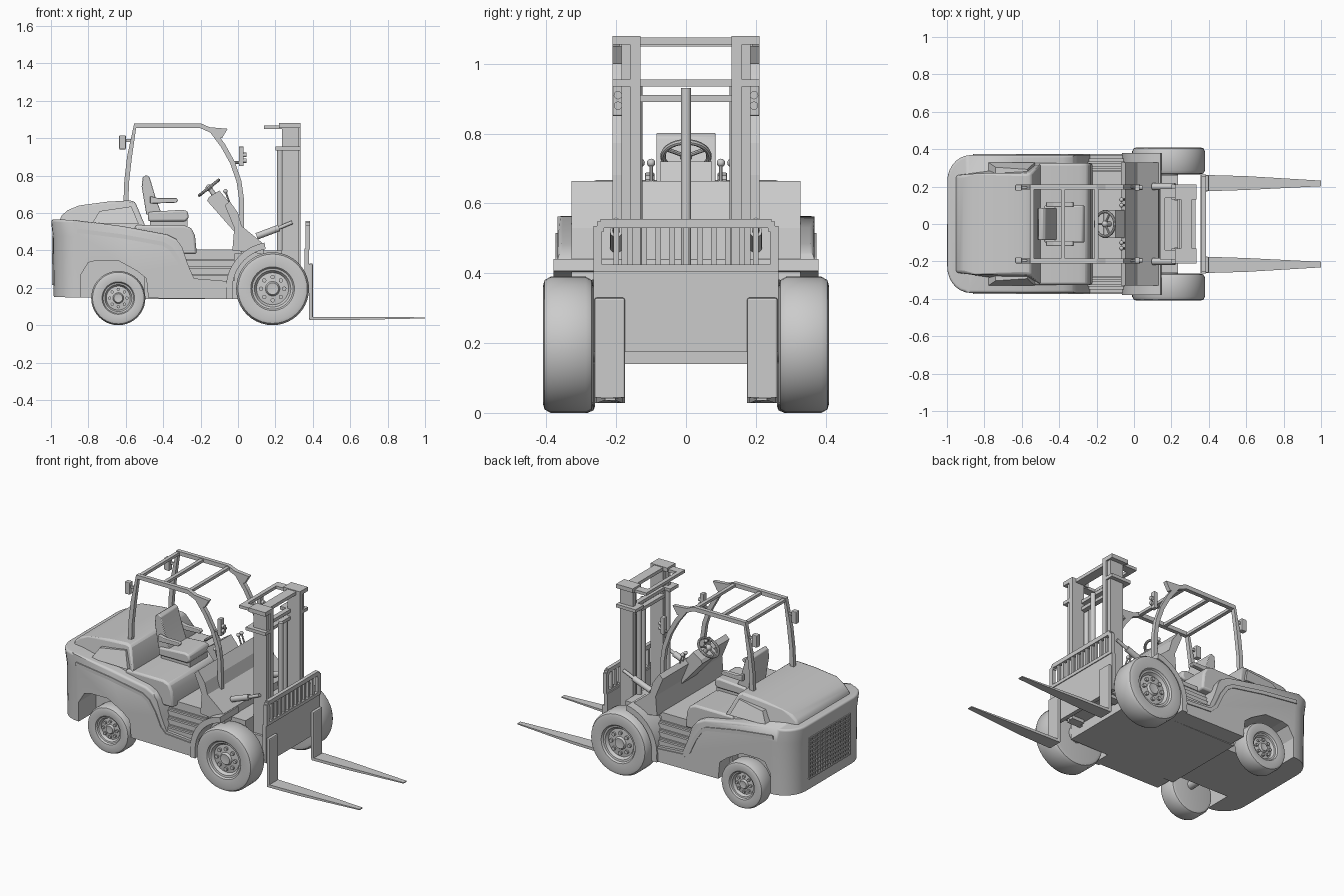
import bpy, bmesh, math
from mathutils import Vector, Matrix

if "Cube" in bpy.data.objects:
    bpy.data.objects.remove(bpy.data.objects["Cube"])

grey = bpy.data.materials.new("grey")
grey.diffuse_color = (0.6, 0.6, 0.6, 1)
grey.use_nodes = True
grey.node_tree.nodes["Principled BSDF"].inputs["Base Color"].default_value = grey.diffuse_color


def finish(name, bm, smooth=False):
    bmesh.ops.recalc_face_normals(bm, faces=bm.faces)
    me = bpy.data.meshes.new(name)
    bm.to_mesh(me)
    bm.free()
    me.materials.append(grey)
    ob = bpy.data.objects.new(name, me)
    bpy.context.collection.objects.link(ob)
    if smooth:
        bpy.ops.object.select_all(action='DESELECT')
        ob.select_set(True)
        bpy.context.view_layer.objects.active = ob
        bpy.ops.object.shade_smooth_by_angle(angle=math.radians(35))
    return ob


def prism(name, pts, y0, y1, taper=None, smooth=False, bevel=0, edit=None):
    """Side profile (x, z) pushed from y0 to y1; taper(x, z) scales y."""
    bm = bmesh.new()
    f = bm.faces.new([bm.verts.new((x, y0, z)) for x, z in pts])
    r = bmesh.ops.extrude_face_region(bm, geom=[f])
    for v in r['geom']:
        if isinstance(v, bmesh.types.BMVert):
            v.co.y = y1
    if taper:
        for v in bm.verts:
            v.co.y *= taper(v.co.x, v.co.z)
    if edit:
        bmesh.ops.recalc_face_normals(bm, faces=bm.faces)
        edit(bm)
    ob = finish(name, bm, smooth)
    if bevel:
        m = ob.modifiers.new("bevel", 'BEVEL')
        m.width, m.segments, m.limit_method = bevel, 2, 'ANGLE'
    return ob


def box(name, x0, x1, y0, y1, z0, z1, bevel=0):
    return prism(name, [(x0, z0), (x1, z0), (x1, z1), (x0, z1)], y0, y1, bevel=bevel)


def rod(name, a, b, r, n=12):
    a, b = Vector(a), Vector(b)
    d = b - a
    bm = bmesh.new()
    bmesh.ops.create_cone(bm, cap_ends=True, segments=n, radius1=r, radius2=r, depth=d.length)
    bm.transform(Matrix.Translation((a + b) / 2) @ d.to_track_quat('Z', 'Y').to_matrix().to_4x4())
    return finish(name, bm, True)


def ball(name, c, r):
    bm = bmesh.new()
    bmesh.ops.create_uvsphere(bm, u_segments=12, v_segments=8, radius=r)
    bm.transform(Matrix.Translation(c))
    return finish(name, bm, True)


def strip(pts, t):
    """Closed outline of a band of width t along an open path."""
    left, right = [], []
    for i, p in enumerate(pts):
        p = Vector(p)
        d = (Vector(pts[min(i + 1, len(pts) - 1)]) - Vector(pts[max(i - 1, 0)])).normalized()
        n = Vector((-d.y, d.x)) * t / 2
        left.append(tuple(p + n))
        right.append(tuple(p - n))
    return left + right[::-1]


def arc(cx, cz, r, a0, a1, n):
    return [(cx + r * math.cos(math.radians(a0 + (a1 - a0) * i / n)),
             cz + r * math.sin(math.radians(a0 + (a1 - a0) * i / n))) for i in range(n + 1)]


def wheel(name, cx, R, yo, width, s):
    prof = [(0, -.022), (.16, -.018), (.2, -.03), (.44, -.035), (.5, -.018), (.56, -.016), (.6, -.006),
            (.86, 0), (.95, -.005), (1, -.022), (1, .022 - width), (.95, .005 - width), (.86, -width), (0, .02 - width)]
    bm = bmesh.new()
    vs = [bm.verts.new((r * R, yo + y, 0)) for r, y in prof]
    es = [bm.edges.new(p) for p in zip(vs, vs[1:])]
    bmesh.ops.spin(bm, geom=vs + es, axis=(0, 1, 0), cent=(0, 0, 0), angle=math.tau, steps=40)
    bmesh.ops.remove_doubles(bm, verts=bm.verts, dist=1e-5)
    # lug nuts around the hub
    for i in range(8):
        a = i * math.tau / 8
        bmesh.ops.create_cone(bm, cap_ends=True, segments=8, radius1=.06 * R, radius2=.06 * R, depth=.03,
                              matrix=Matrix.Translation((.32 * R * math.cos(a), yo - .035, .32 * R * math.sin(a)))
                              @ Matrix.Rotation(math.pi / 2, 4, 'X'))
    bm.transform(Matrix.Translation((cx, 0, R)) @ Matrix.Diagonal((1, s, 1, 1)))
    finish(name, bm, True)


def round_body(bm):
    """Round the rear corners, then the shoulder along the top."""
    rear = [e for e in bm.edges if all(v.co.x < -.96 for v in e.verts)
            and abs(e.verts[0].co.y - e.verts[1].co.y) < .01]
    bmesh.ops.bevel(bm, geom=rear, offset=.14, segments=7, profile=.5, affect='EDGES')
    bm.normal_update()
    top = [e for e in bm.edges if len(e.link_faces) == 2 and min(v.co.z for v in e.verts) > .44
           and max(f.normal.z for f in e.link_faces) > .8 and min(f.normal.z for f in e.link_faces) < .3]
    bmesh.ops.bevel(bm, geom=top, offset=.042, segments=4, profile=.5, affect='EDGES', clamp_overlap=True)


# counterweight body
pts = [(-.985, .15), (-.99, .47), (-1, .565), (-.88, .563), (-.62, .53), (-.38, .485), (-.33, .46),
       (-.3, .42), (-.27, .33), (-.235, .25), (-.05, .235), (-.05, .14)]
body = prism("body", pts, -.368, .368, smooth=True, edit=round_body)
# rear wheel arches
for s in (1, -1):
    cut = prism("arch_cutter", [(-.84, .1), (-.84, .27), (-.8, .335), (-.76, .345), (-.64, .345), (-.54, .29),
                                (-.49, .25), (-.475, .1)], s * .2, s * .5)
    cut.hide_render = True
    cut.hide_set(True)
    m = body.modifiers.new("arch", 'BOOLEAN')
    m.object, m.operation, m.solver = cut, 'DIFFERENCE', 'EXACT'

# side trim following the shoulder and the step
for s in (1, -1):
    prism("side_trim", strip([(-.86, .505), (-.62, .475), (-.4, .435), (-.36, .41), (-.32, .35), (-.28, .262),
                              (-.24, .225), (-.06, .212)], .022), s * .355, s * .374)
    # steps up to the cab
    for i in range(4):
        z = .235 + .04 * i
        box("step", -.31, -.02, s * .2, s * (.35 - .025 * i), z, z + .03)
        box("step_riser", -.31, -.02, s * .2, s * (.335 - .025 * i), z + .03, z + .04)

# hood and its side panels
prism("hood", [(-.96, .54), (-.945, .585), (-.91, .615), (-.85, .64), (-.7, .66), (-.58, .667), (-.55, .66),
               (-.5, .54), (-.5, .46)], -.325, .325, smooth=True, bevel=.012,
      taper=lambda x, z: (1 - max(0, z - .55) * 1.5) * (1 - max(0, -.84 - x) * 1.6))
for s in (1, -1):
    prism("hood_panel", [(-.78, .545), (-.74, .61), (-.57, .635), (-.53, .54)], s * .27, s * .33,
          taper=lambda x, z: 1 - max(0, z - .55) * 1.35)
prism("engine_cover", [(-.55, .38), (-.55, .535), (-.29, .535), (-.25, .52), (-.23, .48), (-.22, .38)],
      -.325, .325, smooth=True, bevel=.012)

# rear grille
for i in range(17):
    y = -.2 + .025 * i
    box("grille_bar", -.995, -.98, y - .004, y + .004, .22, .47)
for i in range(11):
    z = .22 + .025 * i
    box("grille_slat", -.995, -.98, -.205, .205, z - .004, z + .004)

# chassis, floor and axles
box("chassis", -.5, .235, -.262, .262, .14, .4)
box("floor", -.3, .02, -.28, .28, .38, .405)
rod("front_axle", (.185, -.3, .195), (.185, .3, .195), .05)
rod("rear_axle", (-.64, -.3, .18), (-.64, .3, .18), .025)

# front fenders
for s in (1, -1):
    outer = arc(.185, .195, .25, 100, 185, 12)
    inner = arc(.185, .195, .215, 185, 100, 12)
    prism("front_fender", outer + [(-.065, .14), (-.03, .14)] + inner, s * .2, s * .38, smooth=True)

# front cowl, steering column and instrument housing
prism("cowl", [(-.03, .4), (-.02, .52), (-.07, .64), (-.045, .664), (0, .6), (.02, .53), (.13, .44), (.14, .38)],
      -.328, .328)
prism("column", [(-.02, .5), (-.165, .665), (-.155, .685), (-.1, .72), (0, .6)], -.075, .075)
c, n = Vector((-.155, 0, .735)), Vector((-.62, 0, .78)).normalized()
rod("steering_shaft", c - n * .01, (-.1, 0, .66), .013)
bpy.ops.mesh.primitive_torus_add(major_radius=.066, minor_radius=.008, major_segments=28, minor_segments=8,
                                 location=c, rotation=n.to_track_quat('Z', 'Y').to_euler())
ring = bpy.context.object
ring.name = "steering_wheel"
ring.data.materials.append(grey)
bpy.ops.object.shade_smooth_by_angle()
t = n.cross(Vector((0, 1, 0)))
for a in (90, 210, 330):
    d = Vector((0, 1, 0)) * math.cos(math.radians(a)) + t * math.sin(math.radians(a))
    rod("wheel_spoke", c, c + d * .065, .006, 8)
ball("horn_button", c, .018)

# control levers
for y in (-.13, -.1, .1, .13):
    rod("lever", (-.03, y, .61), (-.065, y, .71), .005, 8)
    ball("lever_knob", (-.067, y, .716), .012)

# seat
box("seat_base", -.47, -.27, -.085, .085, .53, .565)
prism("seat_cushion", [(-.48, .555), (-.28, .555), (-.262, .575), (-.27, .61), (-.3, .617), (-.48, .605)],
      -.1, .1, smooth=True, bevel=.01)
prism("seat_back", [(-.49, .59), (-.515, .74), (-.51, .79), (-.49, .803), (-.472, .79), (-.44, .68), (-.41, .6)],
      -.085, .085, smooth=True, bevel=.004)
for s in (1, -1):
    prism("armrest", [(-.47, .65), (-.33, .655), (-.32, .668), (-.33, .68), (-.43, .68), (-.47, .69)],
          s * .09, s * .118, bevel=.005)

# overhead guard
guard = [(-.6, .64), (-.595, .77), (-.58, .9), (-.55, 1.066), (-.2, 1.066), (-.14, 1.04), (-.08, .96),
         (-.03, .87), (.005, .77), (.018, .68), (.02, .5)]
for s in (1, -1):
    prism("guard_frame", strip(guard, .026), s * .185, s * .21)
    box("rear_lamp", -.635, -.6, s * .178, s * .21, .94, 1.015, .004)
    box("rear_lamp_bracket", -.605, -.57, s * .19, s * .2, .98, .995)
    # round work lamps in their housing
    box("front_lamp", .005, .03, s * .178, s * .21, .85, .955, .004)
    rod("lamp_bracket", (-.04, s * .197, .87), (.015, s * .197, .87), .007, 8)
    for z in (.88, .91):
        rod("lamp_lens", (.025, s * .195, z), (.045, s * .195, z), .012)
    prism("roof_visor", [(-.17, 1.06), (-.055, 1.05), (-.085, 1.0), (-.1, 1.0), (-.13, 1.035)], s * .185, s * .21)
for x in (-.545, -.38, -.2):
    box("roof_bar", x - .011, x + .011, -.19, .19, 1.055, 1.072)

# mast
for s in (1, -1):
    box("mast_channel", .235, .325, s * .16, s * .185, .18, 1.08)
    box("mast_inner_rail", .25, .335, s * .13, s * .16, .18, 1.075)
    box("mast_cap", .22, .335, s * .13, s * .21, 1.055, 1.08)
    box("mast_collar", .2, .335, s * .13, s * .21, .935, .955)
    box("mast_hook", .14, .24, s * .14, s * .19, 1.05, 1.068)
    rod("lift_cylinder", (.225, s * .14, .3), (.225, s * .14, .94), .016)
    rod("tilt_cylinder", (.1, s * .2, .475), (.22, s * .2, .52), .018)
    rod("tilt_rod", (.2, s * .2, .512), (.29, s * .2, .55), .01)
box("mast_hook_bar", .14, .165, -.18, .18, 1.05, 1.068)
box("mast_top_bar", .25, .31, -.17, .17, 1.055, 1.075)
box("mast_upper_bar", .24, .27, -.17, .17, .935, .955)
box("mast_middle_bar", .24, .27, -.17, .17, .89, .91)
box("mast_lower_bar", .23, .33, -.2, .2, .2, .3)
rod("centre_cylinder", (.295, 0, .2), (.295, 0, .93), .015)

# carriage with load backrest
box("carriage_plate", .355, .38, -.265, .265, .175, .41)
box("backrest_bottom", .362, .385, -.265, .265, .405, .425)
box("backrest_top", .362, .385, -.245, .245, .53, .556)
for s in (1, -1):
    box("backrest_side", .362, .385, s * .24, s * .265, .405, .535)
    box("backrest_corner", .362, .385, s * .235, s * .255, .52, .548)
for i in range(11):
    y = -.2 + .04 * i
    box("backrest_bar", .366, .38, y - .008, y + .008, .42, .535)

# forks, narrowing toward the tips
for s in (1, -1):
    box("fork_shank", .379, .4, s * .175, s * .262, .03, .33, .006)
    bm = bmesh.new()
    lower = [(.385, .175), (.385, .262), (.6, .256), (1, .232), (1, .202), (.6, .182)]
    f = bm.faces.new([bm.verts.new((x, s * y, .028 if x < .9 else .036)) for x, y in lower])
    r = bmesh.ops.extrude_face_region(bm, geom=[f])
    for v in r['geom']:
        if isinstance(v, bmesh.types.BMVert):
            v.co.z = .045 if v.co.x < .9 else .042
    finish("fork_blade", bm)

# wheels
for s in (1, -1):
    wheel("front_wheel", .185, .195, .41, .145, s)
    wheel("rear_wheel", -.64, .145, .372, .112, s)
